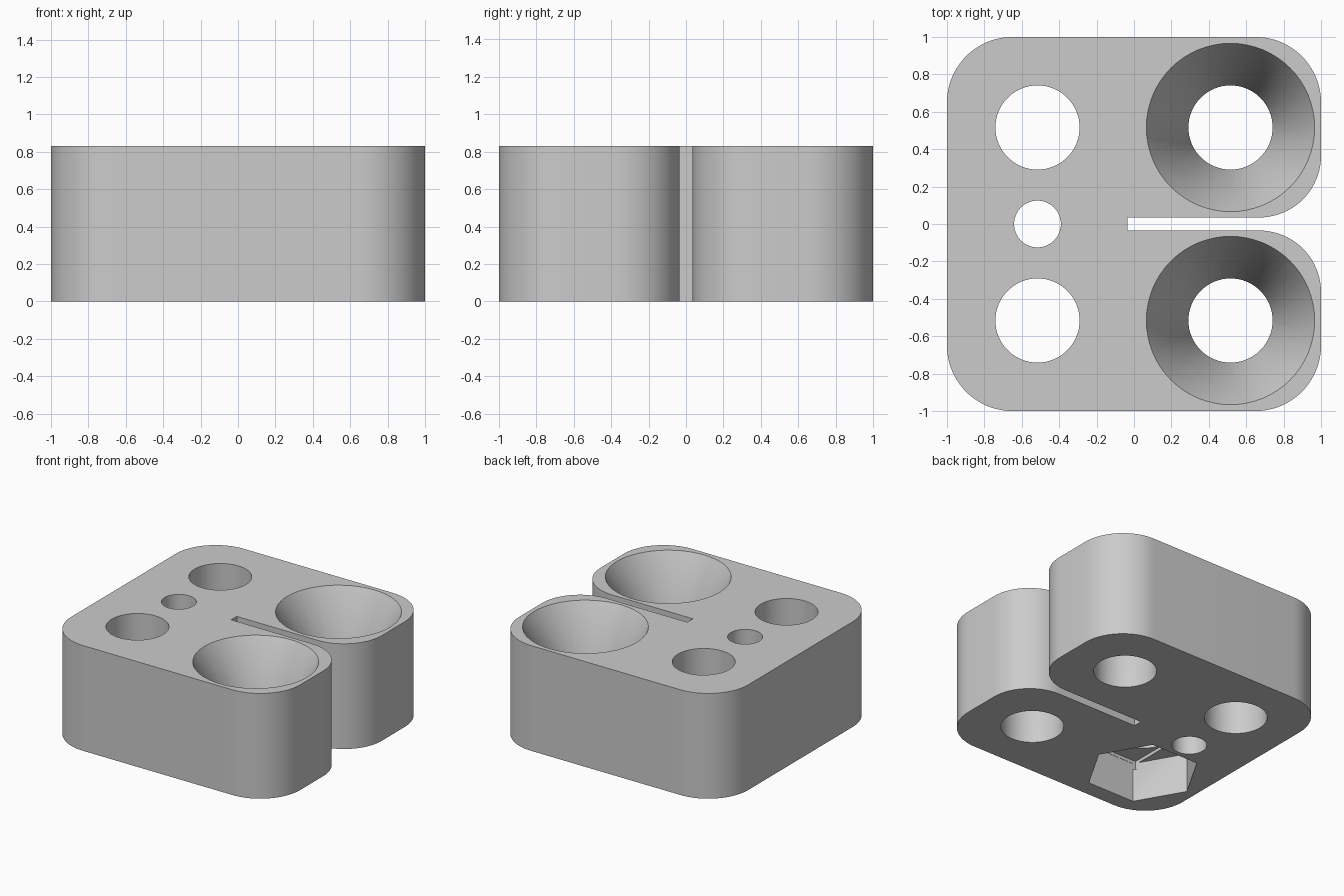
import bpy, bmesh, math

cube = bpy.data.objects.get("Cube")
if cube:
    bpy.data.objects.remove(cube, do_unlink=True)

HEIGHT = 0.83
SPACING = 0.516     # screw hole offset from the centre
HOLE_R = 0.225
SLOT = 0.035        # half width of the slot

grey = bpy.data.materials.new("light grey")
grey.use_nodes = True
grey.diffuse_color = (0.6, 0.6, 0.6, 1)
grey.node_tree.nodes["Principled BSDF"].inputs["Base Color"].default_value = (0.6, 0.6, 0.6, 1)


def add_object(name, bm):
    bmesh.ops.recalc_face_normals(bm, faces=bm.faces[:])
    mesh = bpy.data.meshes.new(name)
    bm.to_mesh(mesh)
    bm.free()
    mesh.materials.append(grey)
    ob = bpy.data.objects.new(name, mesh)
    bpy.context.collection.objects.link(ob)
    return ob


def prism(name, outline, z0, z1):
    bm = bmesh.new()
    face = bm.faces.new([bm.verts.new((x, y, z0)) for x, y in outline])
    top = bmesh.ops.extrude_face_region(bm, geom=[face], use_keep_orig=True)["geom"]
    for v in top:
        if isinstance(v, bmesh.types.BMVert):
            v.co.z = z1
    return add_object(name, bm)


def frustum(name, x, y, z0, z1, r0, r1, sides=64):
    bm = bmesh.new()
    bmesh.ops.create_cone(bm, cap_ends=True, segments=sides, radius1=r0, radius2=r1, depth=z1 - z0)
    bmesh.ops.translate(bm, vec=(x, y, (z0 + z1) / 2), verts=bm.verts[:])
    return add_object(name, bm)


def arc(cx, cy, r, start, steps=20):
    angles = [math.radians(start + 90 * i / steps) for i in range(steps + 1)]
    return [(cx + r * math.cos(a), cy + r * math.sin(a)) for a in angles]


# Rounded block with a slot: half outline, mirrored front to back
half = [(-SLOT, SLOT)]
half += arc(0.67, SLOT + 0.33, 0.33, -90)
half += arc(0.65, 0.65, 0.35, 0)
half += arc(-0.65, 0.65, 0.35, 90)
block = prism("slotted_block", half + [(x, -y) for x, y in reversed(half)], 0, HEIGHT)

# Screw holes and countersinks
cutters = [frustum("small_hole", -SPACING, 0, -0.1, HEIGHT + 0.1, 0.125, 0.125)]
CONE = 0.42
for y in (-SPACING, SPACING):
    for x in (-SPACING, SPACING):
        cutters.append(frustum("screw_hole", x, y, -0.1, HEIGHT + 0.1, HOLE_R, HOLE_R))
    # the cone carries on above the top face at the same slope
    slope = (0.45 - HOLE_R) / CONE
    cutters.append(frustum("countersink", SPACING, y, HEIGHT - CONE - 0.01, HEIGHT + 0.05,
                           HOLE_R - 0.01 * slope, 0.45 + 0.05 * slope))

# Hexagonal nut pocket underneath, with a shallow step above it
HEX_R, POCKET = 0.41, 0.31
hexagon = [(-SPACING + HEX_R * math.cos(i * math.pi / 3),
            -SPACING + HEX_R * math.sin(i * math.pi / 3)) for i in range(6)]
cutters.append(prism("nut_pocket", hexagon, -0.1, POCKET))
w, d = HOLE_R + 0.002, HEX_R * math.cos(math.pi / 6) - 0.002
step = [(-SPACING + sx * w, -SPACING + sy * d) for sx, sy in ((-1, -1), (1, -1), (1, 1), (-1, 1))]
cutters.append(prism("pocket_step", step, POCKET - 0.05, POCKET + 0.025))

bpy.ops.object.select_all(action="DESELECT")
bpy.context.view_layer.objects.active = block
block.select_set(True)
for cutter in cutters:
    cutter.hide_render = True
    mod = block.modifiers.new(cutter.name, "BOOLEAN")
    mod.operation = "DIFFERENCE"
    mod.solver = "EXACT"
    mod.object = cutter
    bpy.ops.object.modifier_apply(modifier=mod.name)
    bpy.data.objects.remove(cutter, do_unlink=True)

bpy.ops.object.shade_smooth_by_angle(angle=math.radians(30))
